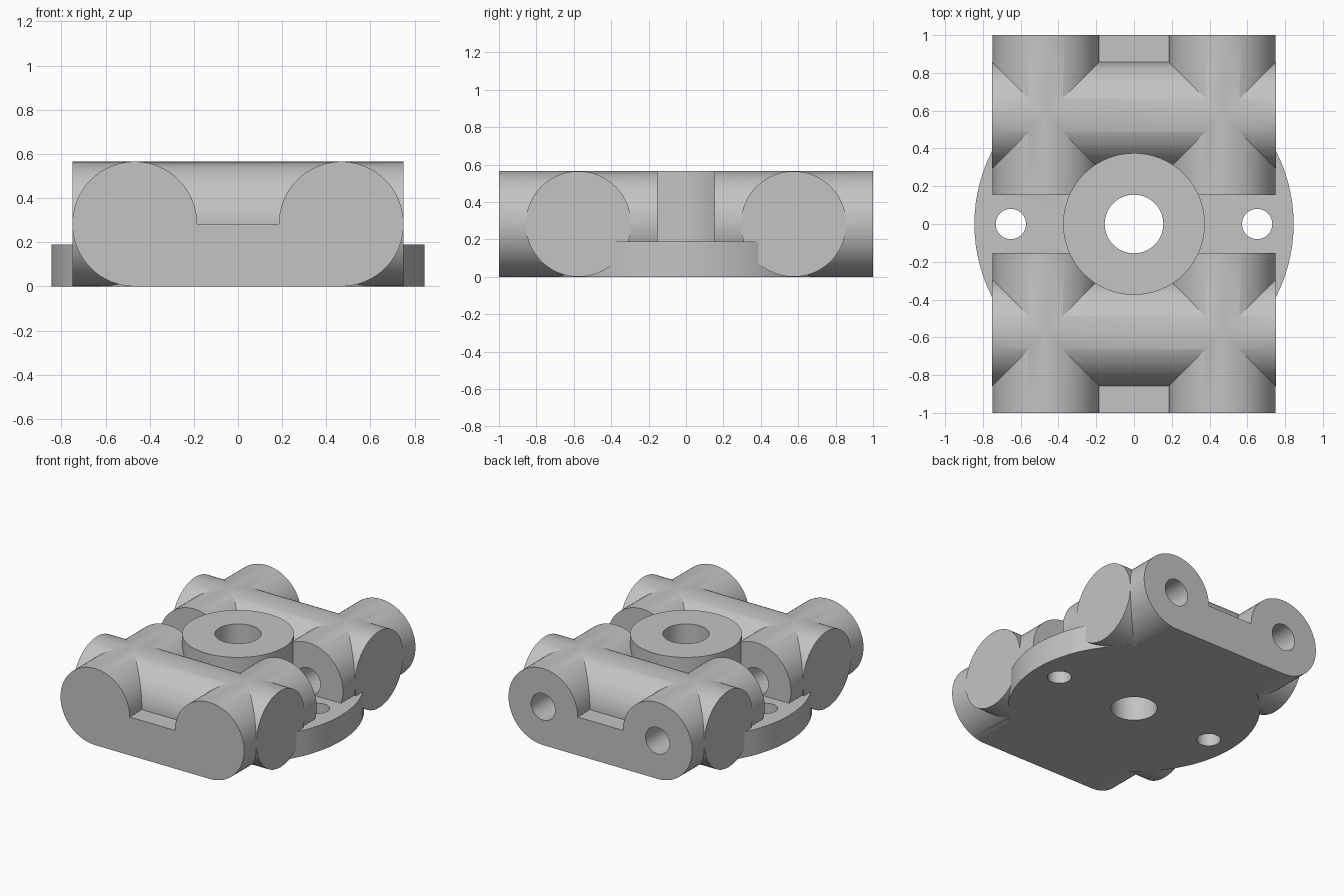
import bpy
import bmesh
from math import sin, cos, pi, radians
from mathutils import Matrix

cube = bpy.data.objects.get("Cube")
if cube:
    bpy.data.objects.remove(cube, do_unlink=True)

R = 0.2825          # tube radius and axis height
TUBE_X = 0.4675     # lengthwise tube offset
TUBE_Y = 0.575      # crosswise tube offset
GAP = 0.153         # half gap between front and back arms
SEG = 96

grey = bpy.data.materials.new("plain grey")
grey.use_nodes = True
grey.diffuse_color = (0.55, 0.55, 0.55, 1)
grey.node_tree.nodes["Principled BSDF"].inputs["Base Color"].default_value = grey.diffuse_color


def finish(name, bm):
    bmesh.ops.recalc_face_normals(bm, faces=bm.faces)
    mesh = bpy.data.meshes.new(name)
    bm.to_mesh(mesh)
    bm.free()
    mesh.materials.append(grey)
    obj = bpy.data.objects.new(name, mesh)
    bpy.context.collection.objects.link(obj)
    return obj


def cylinder(name, radius, start, end, axis, centre):
    """Capped cylinder from start to end along the axis, through centre."""
    bm = bmesh.new()
    bmesh.ops.create_cone(bm, cap_ends=True, segments=SEG, radius1=radius,
                          radius2=radius, depth=end - start)
    bm.transform(Matrix.Translation((0, 0, (start + end) / 2)))
    if axis == "X":
        bm.transform(Matrix.Rotation(pi / 2, 4, "Y"))
    elif axis == "Y":
        bm.transform(Matrix.Rotation(-pi / 2, 4, "X"))
    bm.transform(Matrix.Translation(centre))
    return finish(name, bm)


def arm(name, start, end):
    """Two round tubes joined by a flat web, extruded along y."""
    arc = [radians(a) for a in range(-90, 181, 3)]
    right = [(TUBE_X + R * cos(a), R + R * sin(a)) for a in arc]
    outline = right + [(-x, z) for x, z in reversed(right)]
    bm = bmesh.new()
    face = bm.faces.new([bm.verts.new((x, start, z)) for x, z in outline])
    out = bmesh.ops.extrude_face_region(bm, geom=[face])
    verts = [v for v in out["geom"] if isinstance(v, bmesh.types.BMVert)]
    bmesh.ops.translate(bm, verts=verts, vec=(0, end - start, 0))
    return finish(name, bm)


def combine(body, part, operation):
    mod = body.modifiers.new(part.name, "BOOLEAN")
    mod.operation = operation
    mod.solver = "EXACT"
    mod.object = part
    bpy.context.view_layer.objects.active = body
    bpy.ops.object.modifier_apply(modifier=mod.name)
    bpy.data.objects.remove(part, do_unlink=True)


# Round base plate, arms, crossing tubes and central boss
body = cylinder("mounting_block", 0.845, 0, 0.189, "Z", (0, 0, 0))
solids = [arm("front_arm", -1, -GAP), arm("back_arm", GAP, 1)]
for y in (-TUBE_Y, TUBE_Y):
    solids.append(cylinder("cross_tube", R - 0.0005, -0.7505, 0.7505, "X", (0, y, R)))
solids.append(cylinder("centre_boss", 0.375, 0, 2 * R, "Z", (0, 0, 0)))
for part in solids:
    combine(body, part, "UNION")

# Bores: centre, plate screws, cross holes, and lengthwise holes closed at the front
bores = [cylinder("centre_bore", 0.155, -0.1, 0.7, "Z", (0, 0, 0))]
for side in (-1, 1):
    bores.append(cylinder("screw_hole", 0.08, -0.1, 0.4, "Z", (side * 0.652, 0, 0)))
    bores.append(cylinder("cross_hole", 0.061, -1, 1, "X", (0, side * TUBE_Y, R)))
    x = side * TUBE_X
    bores.append(cylinder("back_hole", 0.098, GAP - 0.004, 1.1, "Y", (x, 0, R)))
    bores.append(cylinder("front_hole", 0.098, -0.9, 0.004 - GAP, "Y", (x, 0, R)))
for part in bores:
    combine(body, part, "DIFFERENCE")

# Smooth curved walls, crisp rims
bpy.ops.object.select_all(action="DESELECT")
body.select_set(True)
bpy.context.view_layer.objects.active = body
bpy.ops.object.shade_smooth_by_angle(angle=radians(25))
